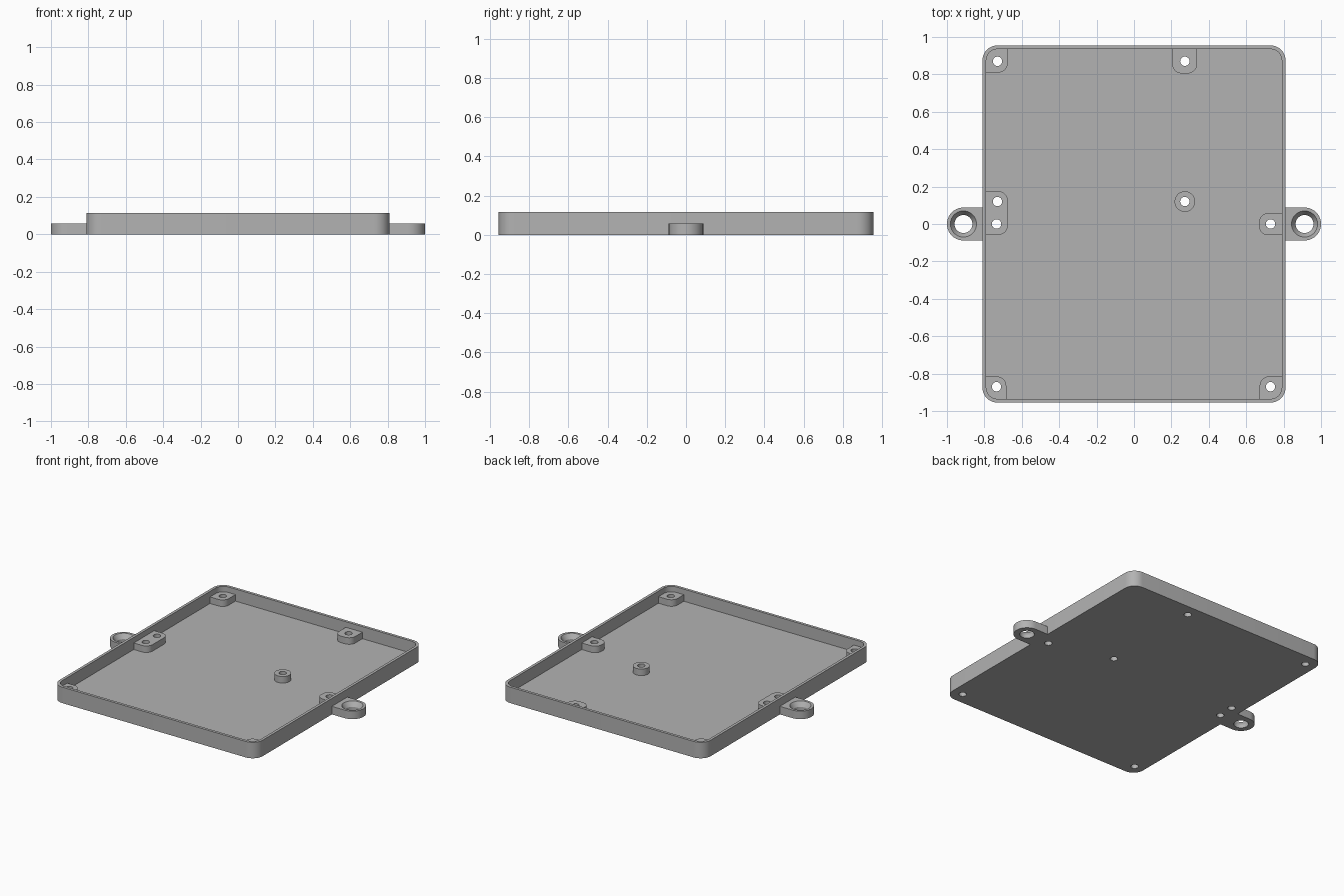
import bpy, bmesh, math
from mathutils import Vector

HALF_X, HALF_Y, HEIGHT, WALL, FLOOR = 0.81, 0.955, 0.115, 0.02, 0.028
CORNER, BOSS_TOP, TAB_TOP, TAB_X = 0.08, 0.075, 0.058, 0.912

if "Cube" in bpy.data.objects:
    bpy.data.objects.remove(bpy.data.objects["Cube"], do_unlink=True)

grey = bpy.data.materials.new("plain grey")
grey.use_nodes = True
grey.diffuse_color = (0.45, 0.45, 0.45, 1)
grey.node_tree.nodes["Principled BSDF"].inputs["Base Color"].default_value = grey.diffuse_color


def rounded(x0, x1, y0, y1, radii):
    """Rounded rectangle outline; radii run from the +x +y corner anticlockwise."""
    corners = [(x1, y1, -1, -1), (x0, y1, 1, -1), (x0, y0, 1, 1), (x1, y0, -1, 1)]
    points = []
    for i, ((x, y, sx, sy), r) in enumerate(zip(corners, radii)):
        if r == 0:
            points.append((x, y))
            continue
        for k in range(11):
            a = math.pi / 2 * (i + k / 10)
            points.append((x + sx * r + r * math.cos(a), y + sy * r + r * math.sin(a)))
    return points


def circle(x, y, r, n=40):
    return [(x + r * math.cos(math.tau * k / n), y + r * math.sin(math.tau * k / n)) for k in range(n)]


def loft(name, sections):
    """Solid skinned through (outline, height) sections, bottom to top."""
    bm = bmesh.new()
    rings = [[bm.verts.new((x, y, z)) for x, y in outline] for outline, z in sections]
    bm.faces.new(rings[0][::-1])
    bm.faces.new(rings[-1])
    for low, high in zip(rings, rings[1:]):
        n = len(low)
        for i in range(n):
            j = (i + 1) % n
            bm.faces.new((low[i], low[j], high[j], high[i]))
    bmesh.ops.remove_doubles(bm, verts=bm.verts, dist=1e-5)
    bmesh.ops.recalc_face_normals(bm, faces=bm.faces)
    mesh = bpy.data.meshes.new(name)
    bm.to_mesh(mesh)
    bm.free()
    mesh.materials.append(grey)
    obj = bpy.data.objects.new(name, mesh)
    bpy.context.collection.objects.link(obj)
    return obj


def cut(obj, cutters):
    """Subtract the cutters, apply the result and remove them."""
    for c in cutters:
        mod = obj.modifiers.new("cut", "BOOLEAN")
        mod.operation, mod.solver, mod.object = "DIFFERENCE", "EXACT", c
    graph = bpy.context.evaluated_depsgraph_get()
    mesh = bpy.data.meshes.new_from_object(obj.evaluated_get(graph))
    obj.modifiers.clear()
    obj.data = mesh
    for c in cutters:
        bpy.data.objects.remove(c, do_unlink=True)


def hole(x, y):
    return loft("hole_cutter", [(circle(x, y, 0.025, 24), -0.05), (circle(x, y, 0.025, 24), 0.2)])


# Bosses: outline and screw holes; outer edges sink into the wall
EX, EY, B, C = HALF_X - 0.01, HALF_Y - 0.01, 0.05, 0.07
bosses = {
    "back_right_boss": (rounded(-EX, -0.675, 0.81, EY, (0, C, 0, B)), [(-0.73, 0.87)]),
    "back_boss": (rounded(0.205, 0.337, 0.805, EY, (0, 0, B, B)), [(0.272, 0.87)]),
    "right_double_boss": (rounded(-EX, -0.675, -0.058, 0.175, (B, 0, 0, B)), [(-0.73, 0.12), (-0.735, 0)]),
    "standing_boss": (circle(0.272, 0.12, 0.055), [(0.272, 0.12)]),
    "left_boss": (rounded(0.668, EX, -0.06, 0.058, (0, B, B, 0)), [(0.73, 0)]),
    "front_right_boss": (rounded(-EX, -0.683, -EY, -0.815, (B, 0, C, 0)), [(-0.735, -0.87)]),
    "front_left_boss": (rounded(0.672, EX, -EY, -0.815, (0, B, 0, C)), [(0.73, -0.87)]),
}
parts = []
all_holes = []
for name, (outline, holes) in bosses.items():
    boss = loft(name, [(outline, FLOOR / 2), (outline, BOSS_TOP)])
    cut(boss, [hole(x, y) for x, y in holes])
    parts.append(boss)
    all_holes += holes

# Tray with a hollow inside and screw holes through the floor
outer = rounded(-HALF_X, HALF_X, -HALF_Y, HALF_Y, [CORNER] * 4)
ix, iy = HALF_X - WALL, HALF_Y - WALL
inner = rounded(-ix, ix, -iy, iy, [CORNER - WALL] * 4)
tray = loft("tray", [(outer, 0), (outer, HEIGHT)])
hollow = loft("hollow_cutter", [(inner, FLOOR), (inner, HEIGHT + 0.1)])
cut(tray, [hollow] + [hole(x, y) for x, y in all_holes])
parts.append(tray)

# Mounting tabs with countersunk holes
R = 1 - TAB_X
for side, name in ((1, "left_mounting_tab"), (-1, "right_mounting_tab")):
    x0, x1 = sorted((side * (HALF_X - 0.01), side))
    radii = (R, 0, 0, R) if side > 0 else (0, R, R, 0)
    outline = rounded(x0, x1, -R, R, radii)
    tab = loft(name, [(outline, 0), (outline, TAB_TOP)])
    x = side * TAB_X
    sink = loft("sink_cutter", [(circle(x, 0, r), z) for r, z in
                                ((0.048, -0.05), (0.048, 0.025), (0.07, TAB_TOP), (0.07, 0.1))])
    cut(tab, [sink])
    parts.append(tab)

# Smooth the round walls, keep the edges sharp
bpy.ops.object.select_all(action="DESELECT")
for obj in parts:
    obj.select_set(True)
bpy.context.view_layer.objects.active = tray
bpy.ops.object.shade_smooth_by_angle(angle=math.radians(30))
